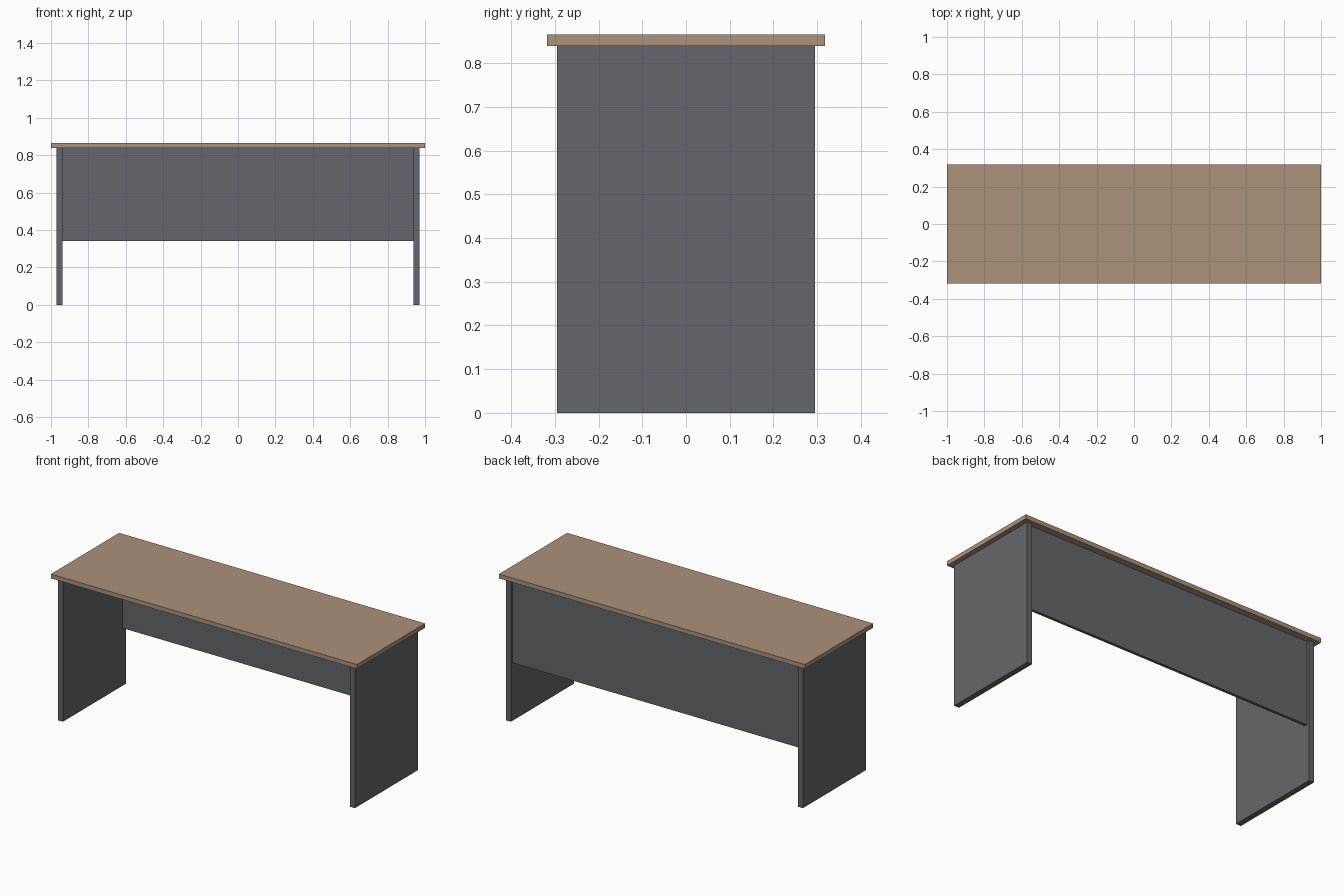
import bpy

# Remove the default cube
cube = bpy.data.objects.get("Cube")
if cube:
    bpy.data.objects.remove(cube, do_unlink=True)


def make_material(name, rgb):
    mat = bpy.data.materials.new(name)
    mat.use_nodes = True
    colour = (*rgb, 1.0)
    mat.diffuse_color = colour
    bsdf = next(n for n in mat.node_tree.nodes if n.type == "BSDF_PRINCIPLED")
    bsdf.inputs["Base Color"].default_value = colour
    return mat


def board(name, low, high, mat):
    """Flat rectangular board between two opposite corners."""
    centre = [(a + b) / 2 for a, b in zip(low, high)]
    size = [b - a for a, b in zip(low, high)]
    bpy.ops.mesh.primitive_cube_add(size=1, location=centre)
    obj = bpy.context.object
    obj.name = name
    obj.scale = size
    bpy.ops.object.transform_apply(location=False, rotation=False, scale=True)
    obj.data.materials.append(mat)
    return obj


wood = make_material("warm wood", (0.413, 0.287, 0.191))
grey = make_material("slate grey", (0.127, 0.136, 0.149))

HEIGHT = 0.865
UNDERSIDE = 0.839
LEG_OUT, LEG_IN = 0.971, 0.938
LEG_DEPTH = 0.295

# Overhanging worktop
board("desk_top", (-1, -0.318, UNDERSIDE), (1, 0.318, HEIGHT), wood)

# Full-depth end panels
board("left_leg_panel", (LEG_IN, -LEG_DEPTH, 0), (LEG_OUT, LEG_DEPTH, UNDERSIDE), grey)
board("right_leg_panel", (-LEG_OUT, -LEG_DEPTH, 0), (-LEG_IN, LEG_DEPTH, UNDERSIDE), grey)

# Modesty panel, set in slightly from the back edge
board("modesty_panel", (-LEG_IN, 0.261, 0.341), (LEG_IN, 0.278, UNDERSIDE), grey)
